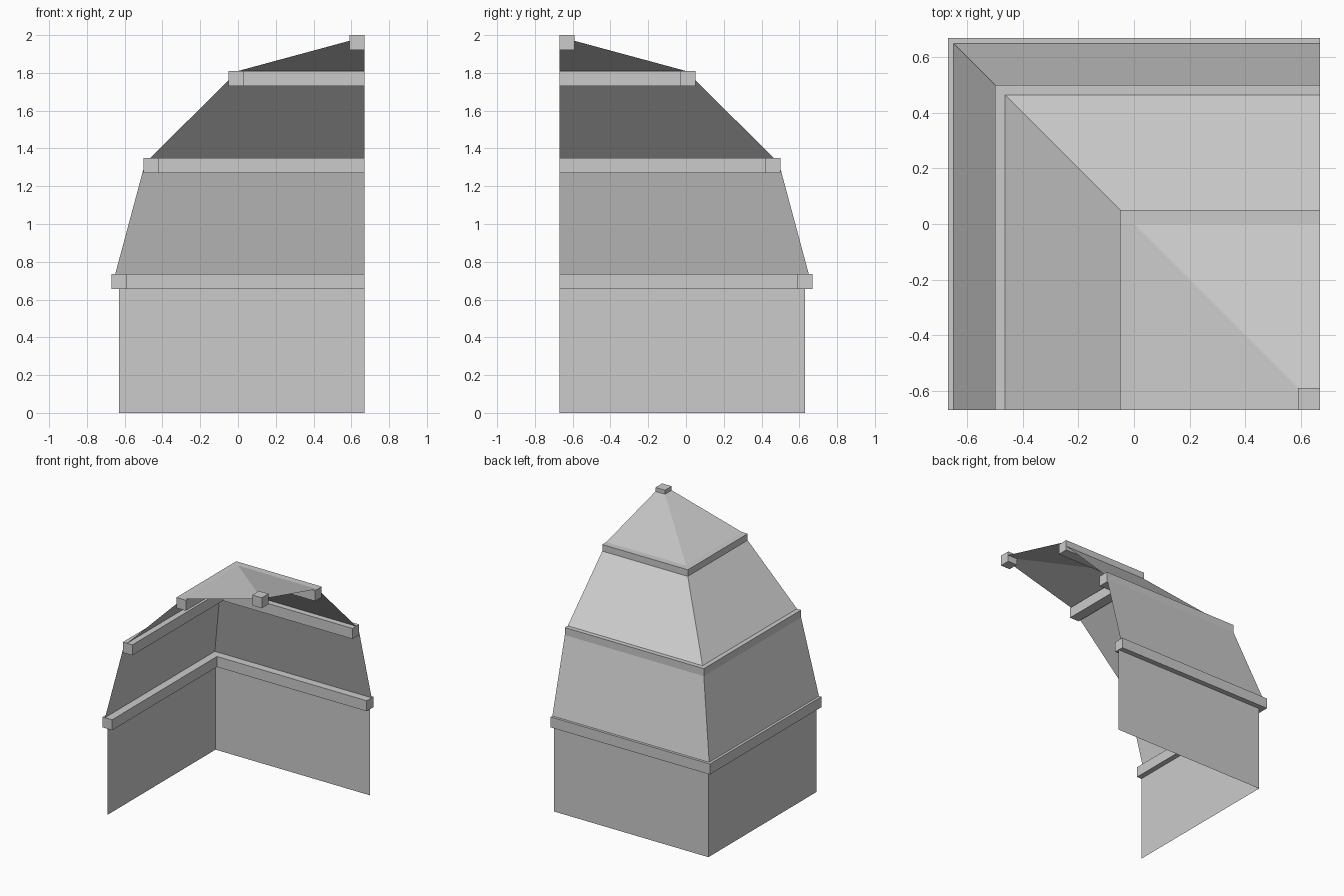
import bpy

cube = bpy.data.objects.get("Cube")
if cube:
    bpy.data.objects.remove(cube, do_unlink=True)

END = 0.67    # open ends of the quarter roof, at x = END and y = -END
TRIM = 0.08   # trim section

grey = bpy.data.materials.new("plain grey")
grey.use_nodes = True
colour = (0.6, 0.6, 0.6, 1)
grey.diffuse_color = colour
grey.node_tree.nodes["Principled BSDF"].inputs["Base Color"].default_value = colour


def make(name, verts, faces):
    mesh = bpy.data.meshes.new(name)
    mesh.from_pydata(verts, [], faces)
    mesh.materials.append(grey)
    obj = bpy.data.objects.new(name, mesh)
    bpy.context.collection.objects.link(obj)
    return obj


def corner_line(a, z):
    """Left end, corner and back end of an L-shaped course whose left side is at x = a."""
    return [(a, -END, z), (a, -a, z), (END, -a, z)]


def panels(name, low, high):
    """Two thin outward-facing sheets meeting at the corner."""
    verts = corner_line(*low) + corner_line(*high)
    return make(name, verts, [(0, 3, 4, 1), (1, 4, 5, 2)])


def trim(name, a, z):
    """Solid L-shaped rail with its outer side at x = a and its underside at z."""
    rings = [(a, z), (a, z + TRIM), (a + TRIM, z + TRIM), (a + TRIM, z)]
    verts = [v for ring in rings for v in corner_line(*ring)]
    faces = [(0, 3, 6, 9), (11, 8, 5, 2)]
    for i in range(4):
        p, q = 3 * i, 3 * ((i + 1) % 4)
        faces += [(p + s, q + s, q + s + 1, p + s + 1) for s in range(2)]
    return make(name, verts, faces)


# Wall and roof sheets, from the ground up
panels("lower_walls", (-0.63, 0), (-0.63, 0.70))
panels("steep_roof", (-0.65, 0.735), (-0.49, 1.33))
panels("middle_roof", (-0.465, 1.35), (-0.04, 1.77))
panels("upper_roof", (0.0, 1.81), (0.61, 1.975))

# Rails between the courses
trim("lower_rail", -0.67, 0.655)
trim("middle_rail", -0.50, 1.27)
trim("upper_rail", -0.05, 1.73)

# Square block at the peak
bpy.ops.mesh.primitive_cube_add(size=TRIM, location=(END - TRIM / 2, TRIM / 2 - END, 2 - TRIM / 2))
peak = bpy.context.object
peak.name = "peak_block"
peak.data.materials.append(grey)
